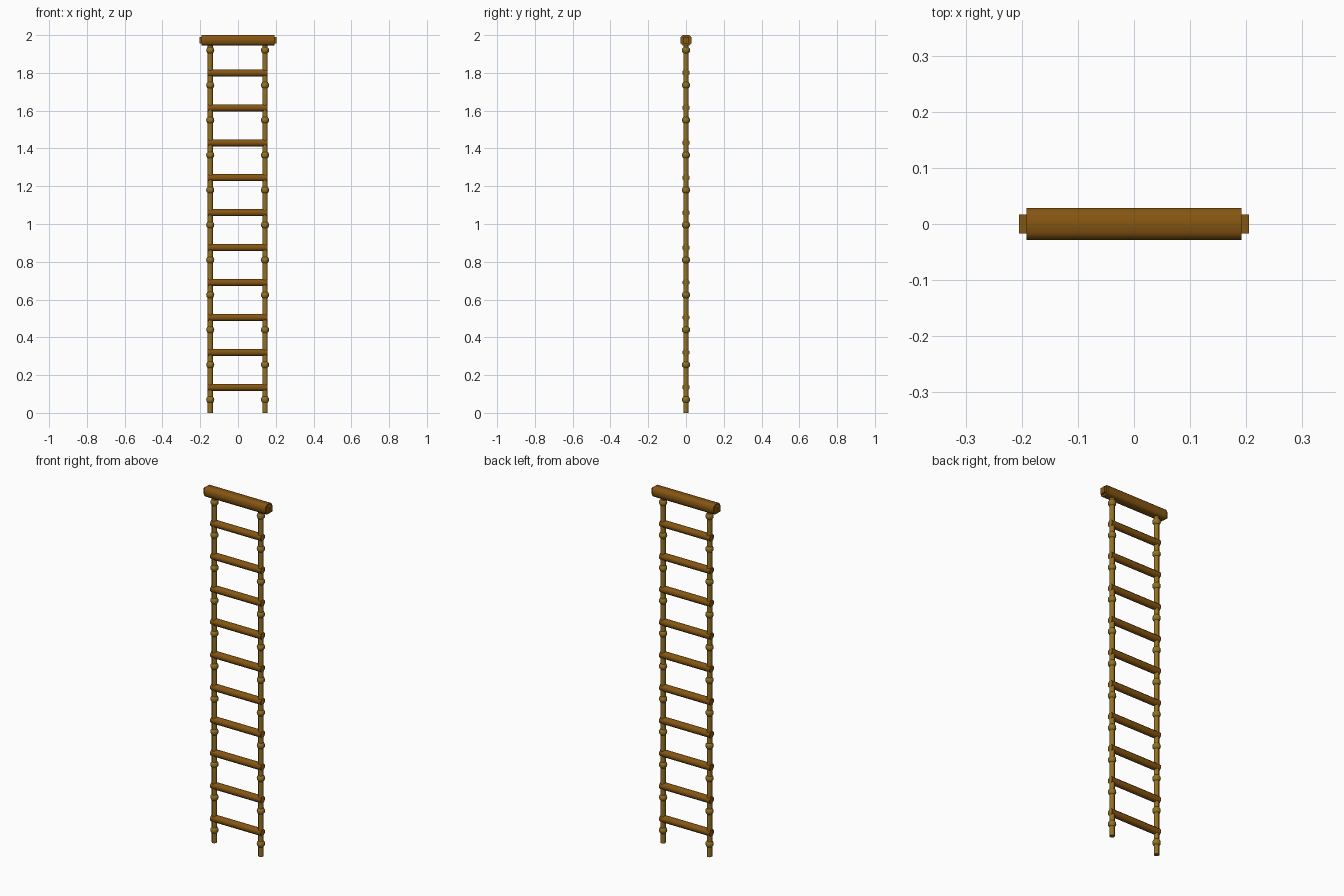
import bpy, bmesh, math
from mathutils import Matrix

if "Cube" in bpy.data.objects:
    bpy.data.objects.remove(bpy.data.objects["Cube"])


def material(name, rgb):
    m = bpy.data.materials.new(name)
    m.diffuse_color = (*rgb, 1)
    m.use_nodes = True
    m.node_tree.nodes["Principled BSDF"].inputs["Base Color"].default_value = m.diffuse_color
    return m


wood = material("brown wood", (0.235, 0.092, 0.006))
rope = material("tan rope", (0.29, 0.165, 0.018))


def finish(name, bm, mat, angle=50):
    me = bpy.data.meshes.new(name)
    bmesh.ops.recalc_face_normals(bm, faces=bm.faces)
    bm.to_mesh(me)
    bm.free()
    ob = bpy.data.objects.new(name, me)
    bpy.context.collection.objects.link(ob)
    me.materials.append(mat)
    bpy.ops.object.select_all(action='DESELECT')
    ob.select_set(True)
    bpy.context.view_layer.objects.active = ob
    bpy.ops.object.shade_smooth_by_angle(angle=math.radians(angle))
    return ob


def prism_x(name, profile, x0, x1, mat):
    """Extrude a (y, z) profile along x."""
    bm = bmesh.new()
    f = bm.faces.new([bm.verts.new((x0, y, z)) for y, z in profile])
    r = bmesh.ops.extrude_face_region(bm, geom=[f], use_keep_orig=True)
    vs = [g for g in r["geom"] if isinstance(g, bmesh.types.BMVert)]
    bmesh.ops.translate(bm, verts=vs, vec=(x1 - x0, 0, 0))
    return finish(name, bm, mat)


def octagon(r, z):
    k = r / math.cos(math.pi / 8)
    return [(k * math.cos(a), z + k * math.sin(a))
            for a in (math.pi / 8 + i * math.pi / 4 for i in range(8))]


LEFT, RIGHT, STEP = -0.147, 0.143, 0.185

# Top bar: chamfered beam with a smaller square core showing at both ends
zc, h, c = 1.973, 0.027, 0.017
hy = 0.0285
beam = [(hy, -c), (hy, c), (c, h), (-c, h), (-hy, c), (-hy, -c), (-c, -h), (c, -h)]
prism_x("top_bar", [(y, zc + z) for y, z in beam], -0.192, 0.192, wood)
core = [(c, -c), (c, c), (-c, c), (-c, -c)]
prism_x("top_bar_core", [(y, zc + z) for y, z in core], -0.205, 0.205, wood)

# Rungs
for i in range(10):
    prism_x(f"rung_{i + 1}", octagon(0.0185, 0.135 + i * STEP),
            LEFT - 0.014, RIGHT + 0.012, wood)

# Side ropes with a knot below each rung and below the bar
for side, x in (("left", LEFT), ("right", RIGHT)):
    bm = bmesh.new()
    bmesh.ops.create_cone(bm, cap_ends=True, segments=8, radius1=0.0145, radius2=0.0145,
                          depth=1.96, matrix=Matrix.Translation((x, 0, 0.98))
                          @ Matrix.Rotation(math.pi / 8, 4, 'Z'))
    finish(f"{side}_rope", bm, rope)
    bm = bmesh.new()
    for i in range(11):
        bmesh.ops.create_uvsphere(bm, u_segments=12, v_segments=8, radius=0.0215,
                                  matrix=Matrix.Translation((x, 0, 0.07 + i * STEP)))
    finish(f"{side}_rope_knots", bm, rope)
